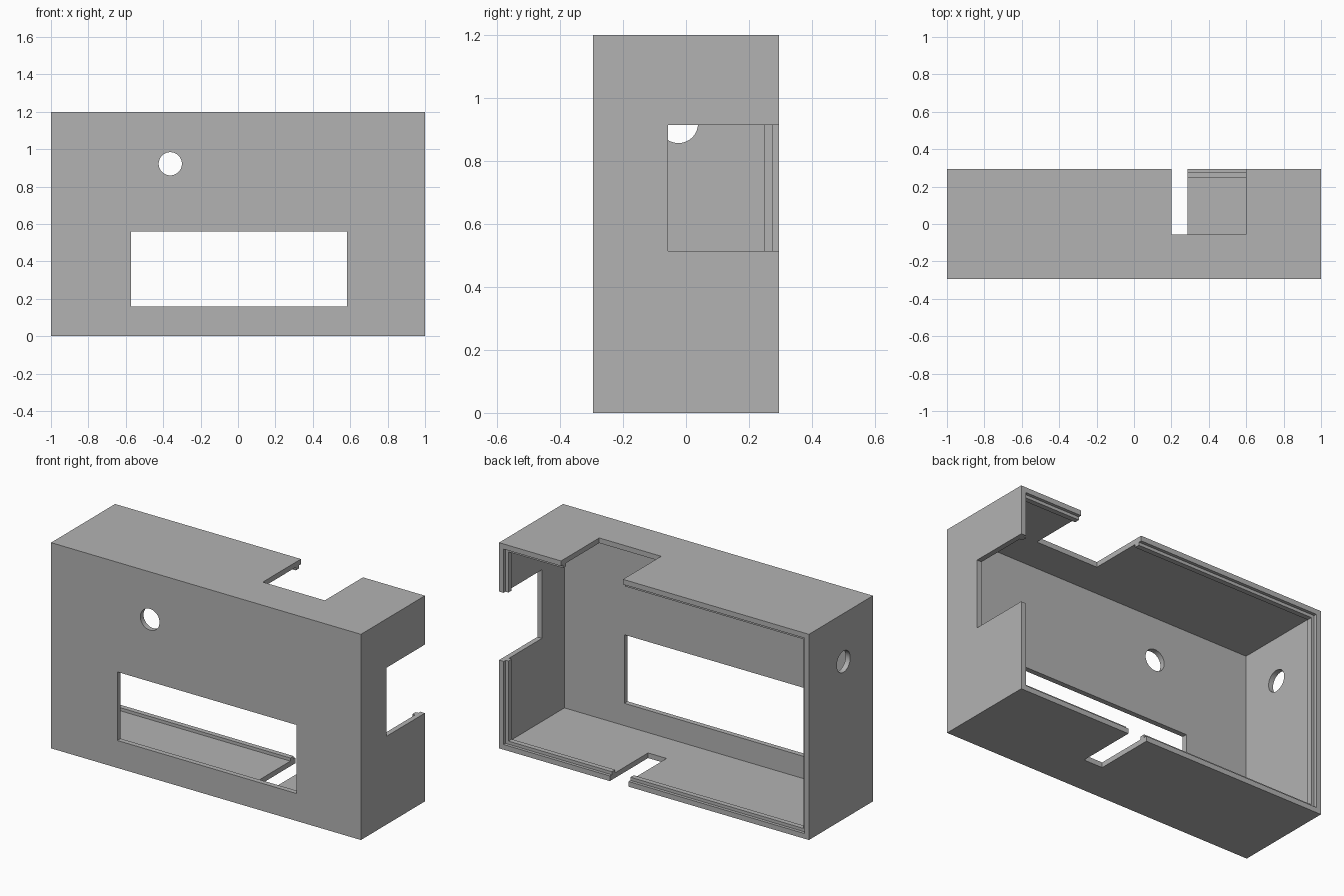
import bpy
import math

default = bpy.data.objects.get("Cube")
if default:
    bpy.data.objects.remove(default, do_unlink=True)

grey = bpy.data.materials.new("plain grey")
grey.use_nodes = True
colour = (0.45, 0.45, 0.45, 1)
grey.diffuse_color = colour
grey.node_tree.nodes["Principled BSDF"].inputs["Base Color"].default_value = colour

FRONT, BACK, HEIGHT = -0.295, 0.295, 1.2
WALL, RIDGE = 0.03, 0.048      # wall thickness, and wall plus snap ridge
RIDGE_Y = (0.247, 0.277)
NOTCH_Y = (-0.057, 0.4)
HOLE_R = 0.062


def box(name, x, y, z):
    spans = (x, y, z)
    bpy.ops.mesh.primitive_cube_add(size=1, location=[sum(s) / 2 for s in spans])
    obj = bpy.context.object
    obj.name = name
    obj.scale = [s[1] - s[0] for s in spans]
    bpy.ops.object.transform_apply(location=True, rotation=True, scale=True)
    return obj


def opening(name, inset, y):
    return box(name, (-1 + inset, 1 - inset), y, (inset, HEIGHT - inset))


def drill(name, location, rotation):
    bpy.ops.mesh.primitive_cylinder_add(
        vertices=64, radius=HOLE_R, depth=0.2, location=location, rotation=rotation)
    bpy.context.object.name = name
    return bpy.context.object


def cut(target, cutter):
    cutter.hide_render = True
    mod = target.modifiers.new(cutter.name, "BOOLEAN")
    mod.operation = "DIFFERENCE"
    mod.solver = "EXACT"
    mod.object = cutter
    bpy.context.view_layer.objects.active = target
    bpy.ops.object.modifier_apply(modifier=mod.name)
    bpy.data.objects.remove(cutter, do_unlink=True)


case = box("case_shell", (-1, 1), (FRONT, BACK), (0, HEIGHT))

# Hollow inside, open at the back, leaving a ridge just inside the rim
cut(case, opening("throat", RIDGE, (0, 0.4)))
cut(case, opening("cavity", WALL, (FRONT + WALL, RIDGE_Y[0])))
cut(case, opening("rim", WALL, (RIDGE_Y[1], 0.4)))

# Front window and round holes
cut(case, box("window", (-0.572, 0.583), (-0.4, -0.2), (0.16, 0.56)))
cut(case, drill("front_hole", (-0.362, FRONT, 0.922), (math.pi / 2, 0, 0)))
cut(case, drill("side_hole", (-1, -0.024, 0.919), (0, math.pi / 2, 0)))

# Notches reaching the back edge
cut(case, box("side_notch", (0.9, 1.1), NOTCH_Y, (0.515, 0.915)))
cut(case, box("top_notch", (0.2, 0.6), NOTCH_Y, (1.1, 1.3)))
cut(case, box("bottom_notch", (0.165, 0.285), NOTCH_Y, (-0.1, 0.1)))

case.data.materials.clear()
case.data.materials.append(grey)
for face in case.data.polygons:
    face.material_index = 0
bpy.ops.object.select_all(action="DESELECT")
case.select_set(True)
bpy.context.view_layer.objects.active = case
bpy.ops.object.shade_smooth_by_angle(angle=math.radians(30))
